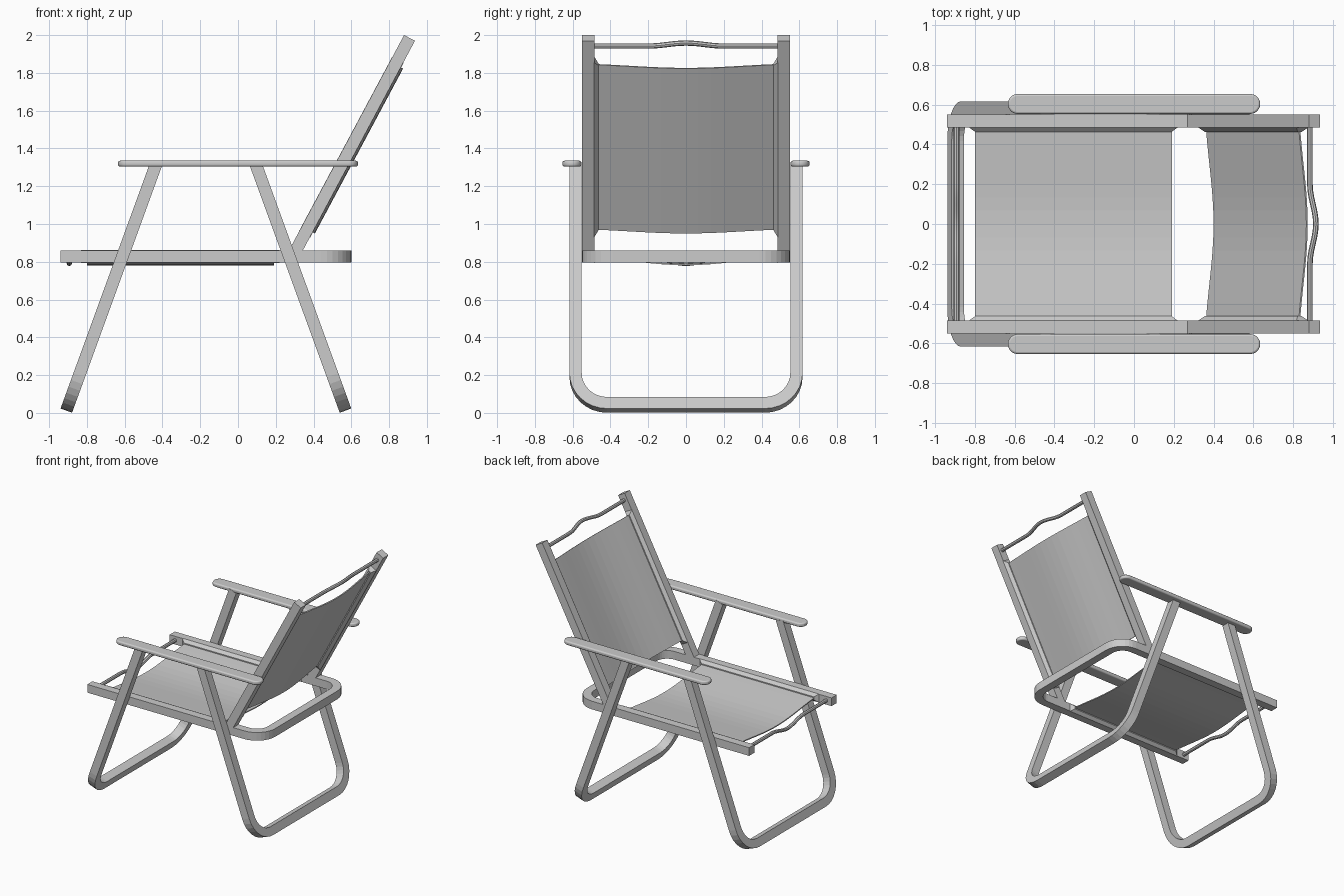
import bpy, bmesh, math
from mathutils import Matrix, Vector

if "Cube" in bpy.data.objects:
    bpy.data.objects.remove(bpy.data.objects["Cube"])

BAR = 0.065      # square tube size


def add_object(name, bm, matrix=Matrix.Identity(4)):
    bmesh.ops.recalc_face_normals(bm, faces=bm.faces)
    mesh = bpy.data.meshes.new(name)
    bm.to_mesh(mesh)
    bm.free()
    mesh.transform(matrix)
    ob = bpy.data.objects.new(name, mesh)
    bpy.context.collection.objects.link(ob)
    return ob


def along(start, end):
    """Matrix taking local x onto the line start->end in the xz plane."""
    dx, dz = end[0] - start[0], end[1] - start[1]
    rot = Matrix.Rotation(math.atan2(-dz, dx), 4, 'Y')
    return Matrix.Translation((start[0], 0, start[1])) @ rot, math.hypot(dx, dz)


def smooth(ob, angle=35):
    bpy.ops.object.select_all(action='DESELECT')
    ob.select_set(True)
    bpy.context.view_layer.objects.active = ob
    bpy.ops.object.shade_smooth_by_angle(angle=math.radians(angle))


def u_outline(length, half, radius, n=8):
    pts = [(0, -half)]
    for side in (-1, 1):
        for i in range(n + 1):
            a = math.pi / 2 * (i / n - 1 if side < 0 else i / n)
            pts.append((length - radius + radius * math.cos(a),
                        side * (half - radius) + radius * math.sin(a)))
    return pts + [(0, half)]


def u_frame(name, start, end, half, radius):
    """Square tube bent into a U, open at start, closed at end."""
    m, length = along(start, end)
    outer = u_outline(length, half, radius)
    inner = u_outline(length - BAR, half - BAR, radius - BAR)
    h = BAR / 2
    bm = bmesh.new()
    rings = [[bm.verts.new(p) for p in ((*o, -h), (*o, h), (*i, h), (*i, -h))]
             for o, i in zip(outer, inner)]
    for a, b in zip(rings, rings[1:]):
        for k in range(4):
            bm.faces.new((a[k], a[k - 1], b[k - 1], b[k]))
    bm.faces.new(rings[0])
    bm.faces.new(rings[-1])
    return add_object(name, bm, m)


def sling(name, matrix, half_len=0.495, half_w=0.468, n=14):
    """Sagging fabric panel with tapered hems against both rails."""
    bm = bmesh.new()
    t = 0.004
    rings = []
    for i in range(n + 1):
        s = -1 + 2 * i / n
        z = -0.042 * (0.5 * (1 - s * s) + 0.5 * math.cos(s * math.pi / 2) ** 2)
        rings.append([bm.verts.new((x, s * half_w, z + dz)) for x, dz in
                      ((-half_len, -t), (half_len, -t), (half_len, t), (-half_len, t))])
    for a, b in zip(rings, rings[1:]):
        for k in range(4):
            bm.faces.new((a[k], a[k - 1], b[k - 1], b[k]))
    for side in (-1, 1):
        a, b = [[bm.verts.new((sx * l, side * y, sz * h)) for sx, sz in
                 ((-1, -1), (1, -1), (1, 1), (-1, 1))]
                for y, l, h in ((0.486, half_len + 0.03, 0.034), (0.464, half_len, 0.012))]
        for k in range(4):
            bm.faces.new((a[k], a[k - 1], b[k - 1], b[k]))
        bm.faces.new(a)
        bm.faces.new(b)
    return add_object(name, bm, matrix)


def rod(name, base, bump):
    """Thin cross rod with a hump in the middle."""
    cu = bpy.data.curves.new(name, 'CURVE')
    cu.dimensions = '3D'
    cu.bevel_depth = 0.014
    cu.bevel_resolution = 2
    cu.use_fill_caps = True
    ys = [-0.49] + [-0.2 + 0.4 * i / 12 for i in range(13)] + [0.49]
    sp = cu.splines.new('POLY')
    sp.points.add(len(ys) - 1)
    for p, y in zip(sp.points, ys):
        f = 0.5 + 0.5 * math.cos(math.pi * min(1, abs(y) / 0.2))
        p.co = (base[0] + bump[0] * f, y, base[1] + bump[1] * f, 1)
    tmp = bpy.data.objects.new(name + "_path", cu)
    bpy.context.collection.objects.link(tmp)
    mesh = bpy.data.meshes.new_from_object(
        tmp.evaluated_get(bpy.context.evaluated_depsgraph_get()))
    bpy.data.objects.remove(tmp)
    ob = bpy.data.objects.new(name, mesh)
    bpy.context.collection.objects.link(ob)
    smooth(ob)


# Seat frame and the two bent legs
u_frame("seat_frame", (-0.94, 0.8275), (0.60, 0.8275), 0.55, 0.16)
u_frame("front_leg", (-0.434, 1.316), (-0.909, 0.012), 0.617, 0.20)
u_frame("rear_leg", (0.094, 1.316), (0.569, 0.012), 0.617, 0.20)

# Back posts
foot, head = (0.293, 0.835), (0.908, 1.985)
post_m, post_len = along(foot, head)
for side, label in ((-1, "right"), (1, "left")):
    bm = bmesh.new()
    bmesh.ops.create_cube(bm, size=1, matrix=Matrix.Translation(
        (post_len / 2, side * (0.55 - BAR / 2), 0)) @ Matrix.Diagonal((post_len, BAR, BAR, 1)))
    add_object("back_post_" + label, bm, post_m)

# Armrests: flat stadium with softened edges
for side, label in ((-1, "right"), (1, "left")):
    bm = bmesh.new()
    r, hl = 0.05, 0.585
    ring = []
    for end in (1, -1):
        for i in range(13):
            a = -math.pi / 2 + math.pi * i / 12
            ring.append(bm.verts.new((end * (hl + r * math.cos(a)),
                                      side * 0.604 + end * r * math.sin(a), 1.304)))
    face = bm.faces.new(ring)
    ext = bmesh.ops.extrude_face_region(bm, geom=[face])
    bmesh.ops.translate(bm, vec=(0, 0, 0.031),
                        verts=[v for v in ext["geom"] if isinstance(v, bmesh.types.BMVert)])
    arm = add_object("armrest_" + label, bm)
    bev = arm.modifiers.new("soft_edges", 'BEVEL')
    bev.width, bev.segments = 0.010, 3
    bev.limit_method, bev.angle_limit = 'ANGLE', math.radians(50)
    smooth(arm)

# Fabric slings
sling("seat_sling", Matrix.Translation((-0.305, 0, 0.8275)))
mid = Vector((0.600, 0, 1.408))
sling("back_sling", Matrix.Translation(mid) @ post_m.to_3x3().to_4x4())

# Cross rods
rod("seat_rod", (-0.893, 0.8275), (0, -0.036))
rod("back_rod", (0.885, 1.942), (0.030, 0.016))
